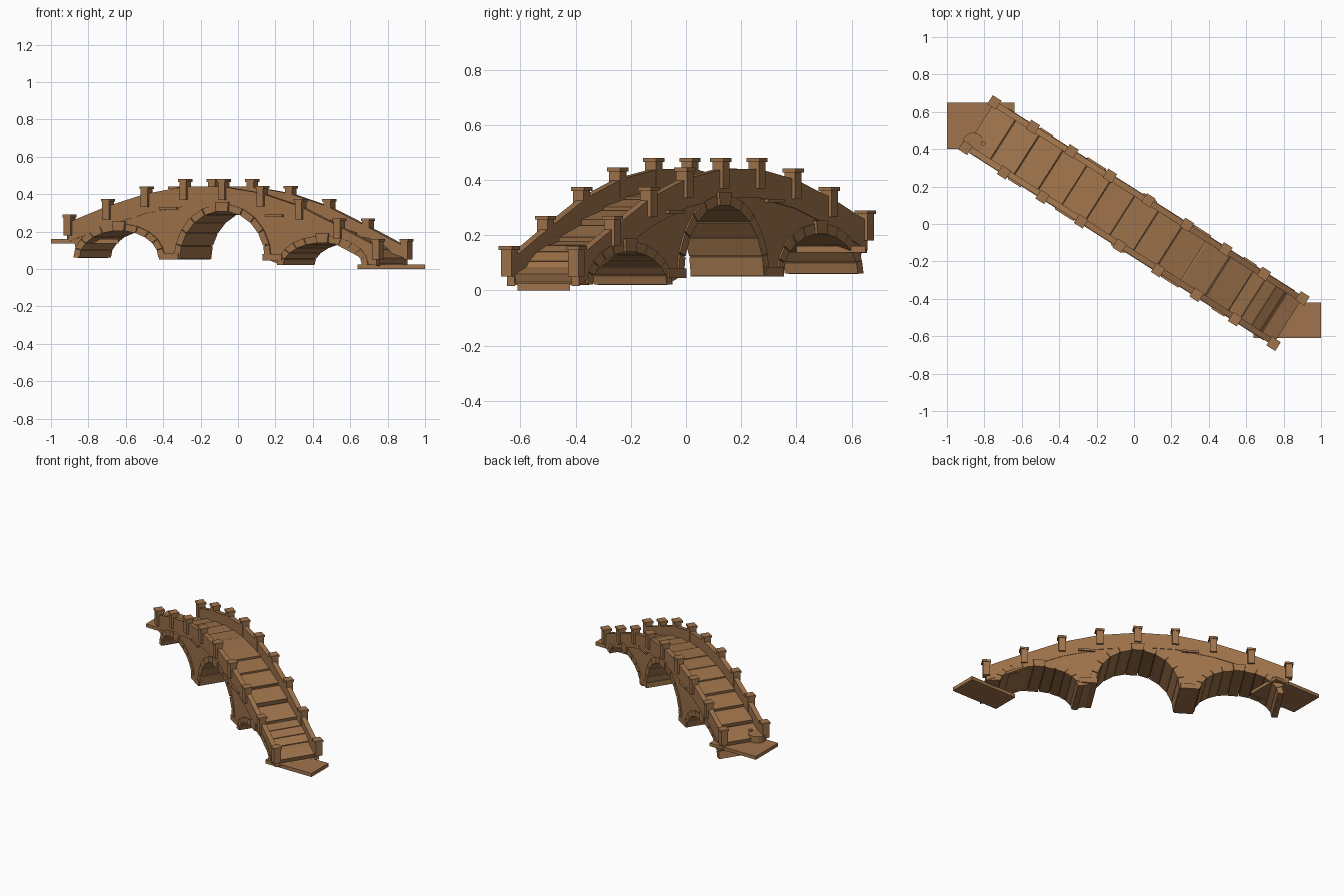
import bpy, bmesh, math
from mathutils import Matrix, Vector

cube = bpy.data.objects.get("Cube")
if cube:
    bpy.data.objects.remove(cube)

mat = bpy.data.materials.new("brown stone")
mat.use_nodes = True
COLOR = (0.35, 0.175, 0.072, 1)
mat.diffuse_color = COLOR
mat.node_tree.nodes["Principled BSDF"].inputs["Base Color"].default_value = COLOR

# The bridge runs diagonally: local x is its length, local y its width
TURN = Matrix.Translation((0, 0.005, 0)) @ Matrix.Rotation(math.radians(-32.45), 4, 'Z')
STEP = 0.244
HALF = 0.15
POST_TOPS = [0.29, 0.375, 0.442, 0.48, 0.48, 0.445, 0.375, 0.27, 0.16]
POST_X = [(i - 4) * STEP for i in range(len(POST_TOPS))]
# centre, half opening, springing height, crown height
ARCHES = {"left": (-0.655, 0.25, 0.06, 0.205),
          "middle": (0, 0.27, 0.05, 0.31),
          "right": (0.635, 0.25, 0.02, 0.14)}
RING = 0.038


def rail_height(x):
    """Height of the post tops along the bridge."""
    t = min(max(x / STEP + 4, 0), 7.999)
    i = int(t)
    return POST_TOPS[i] + (POST_TOPS[i + 1] - POST_TOPS[i]) * (t - i)


def deck_height(x):
    return rail_height(x) - 0.115


def finish(name, bm, turned=True):
    bmesh.ops.recalc_face_normals(bm, faces=bm.faces)
    if turned:
        bm.transform(TURN)
    mesh = bpy.data.meshes.new(name)
    bm.to_mesh(mesh)
    bm.free()
    mesh.materials.append(mat)
    obj = bpy.data.objects.new(name, mesh)
    bpy.context.collection.objects.link(obj)
    return obj


def add_box(bm, center, size, tilt=0):
    m = (Matrix.Translation(center) @ Matrix.Rotation(tilt, 4, 'Y')
         @ Matrix.Diagonal((*size, 1)))
    bmesh.ops.create_cube(bm, size=1, matrix=m)


def add_prism(bm, outline, y0, y1):
    """Extrude an outline in the x-z plane from y0 to y1."""
    face = bm.faces.new([bm.verts.new((x, y0, z)) for x, z in outline])
    out = bmesh.ops.extrude_face_region(bm, geom=[face])
    moved = [v for v in out["geom"] if isinstance(v, bmesh.types.BMVert)]
    bmesh.ops.translate(bm, verts=moved, vec=(0, y1 - y0, 0))


def arch_point(arch, angle, grow=0):
    c, half, base, crown = arch
    return (c - (half + grow) * math.cos(angle),
            base + (crown - base + grow) * math.sin(angle))


# Body with three arched openings, filled up to the deck
bm = bmesh.new()
outline = [(x, deck_height(x) - 0.02) for x in reversed(POST_X)]
outline += [(POST_X[0], 0.135), (-0.94, 0.135)]
for arch in ARCHES.values():
    outline += [arch_point(arch, math.pi * i / 16, 0.015) for i in range(17)]
outline += [(POST_X[-1], 0.02)]
add_prism(bm, outline, -HALF, HALF)
bmesh.ops.triangulate(bm, faces=[f for f in bm.faces if len(f.verts) > 4])
finish("bridge_body", bm)

# Arch stones run through the full width and leave narrow joints
for name, arch in ARCHES.items():
    bm = bmesh.new()
    count = 11
    for i in range(count):
        a, b = (math.pi * (i + s) / count for s in (0.03, 0.97))
        key = i == count // 2
        grow = RING + (0.012 if key else 0)
        reach = HALF + (0.014 if key else 0.007)
        add_prism(bm, [arch_point(arch, a), arch_point(arch, b),
                       arch_point(arch, b, grow), arch_point(arch, a, grow)], -reach, reach)
    finish(name + "_arch_stones", bm)

# Parapet walls following the posts
for side, name in ((-1, "front_parapet"), (1, "back_parapet")):
    bm = bmesh.new()
    for x0, x1 in zip(POST_X, POST_X[1:]):
        add_prism(bm, [(x0, deck_height(x0) - 0.03), (x1, deck_height(x1) - 0.03),
                       (x1, rail_height(x1) - 0.04), (x0, rail_height(x0) - 0.04)],
                  side * 0.122, side * 0.154)
    finish(name, bm)

# Posts with wider caps
for side, name in ((-1, "front_posts"), (1, "back_posts")):
    bm = bmesh.new()
    for x, top in zip(POST_X, POST_TOPS):
        add_box(bm, (x, side * 0.144, top - 0.06), (0.044, 0.046, 0.1))
        add_box(bm, (x, side * 0.144, top - 0.007), (0.056, 0.056, 0.014))
    finish(name, bm)

# Broad tread slabs, tilted less than the slope so that each leaves a riser
bm = bmesh.new()
treads = 13
length = (POST_X[-1] - POST_X[0]) / treads
for i in range(treads):
    x = POST_X[0] + length * (i + 0.5)
    slope = (deck_height(x + length / 2) - deck_height(x - length / 2)) / length
    add_box(bm, (x, 0, deck_height(x) - 0.012), (length * 0.98, 0.25, 0.03),
            -math.atan(slope * 0.7))
finish("deck_treads", bm)

# Pier footings and the small ledges above the piers
bm = bmesh.new()
for x, z in ((-0.337, 0.0675), (0.32, 0.0625)):
    add_box(bm, (x, 0, z), (0.12, 2 * HALF + 0.025, 0.035))
finish("pier_footings", bm)
bm = bmesh.new()
for x, z in ((-0.34, 0.325), (0.33, 0.285)):
    add_box(bm, (x, 0, z), (0.11, 2 * HALF + 0.03, 0.014))
finish("pier_ledges", bm)

# Landing slabs, square to the ground axes
for name, lo, hi in (("left_landing", (-1, 0.4, 0.137), (-0.64, 0.65, 0.16)),
                     ("right_landing", (0.64, -0.61, 0), (1, -0.42, 0.025))):
    bm = bmesh.new()
    lo, hi = Vector(lo), Vector(hi)
    add_box(bm, (lo + hi) / 2, hi - lo)
    finish(name, bm, turned=False)

# Low round stone with a small knob beside the upper landing
bm = bmesh.new()
for x, y, radius, top in ((-0.86, 0.435, 0.055, 0.205), (-0.805, 0.43, 0.012, 0.215)):
    bmesh.ops.create_cone(bm, cap_ends=True, segments=16, radius1=radius, radius2=radius,
                          depth=top - 0.15, matrix=Matrix.Translation((x, y, (top + 0.15) / 2)))
finish("round_stone", bm, turned=False)
